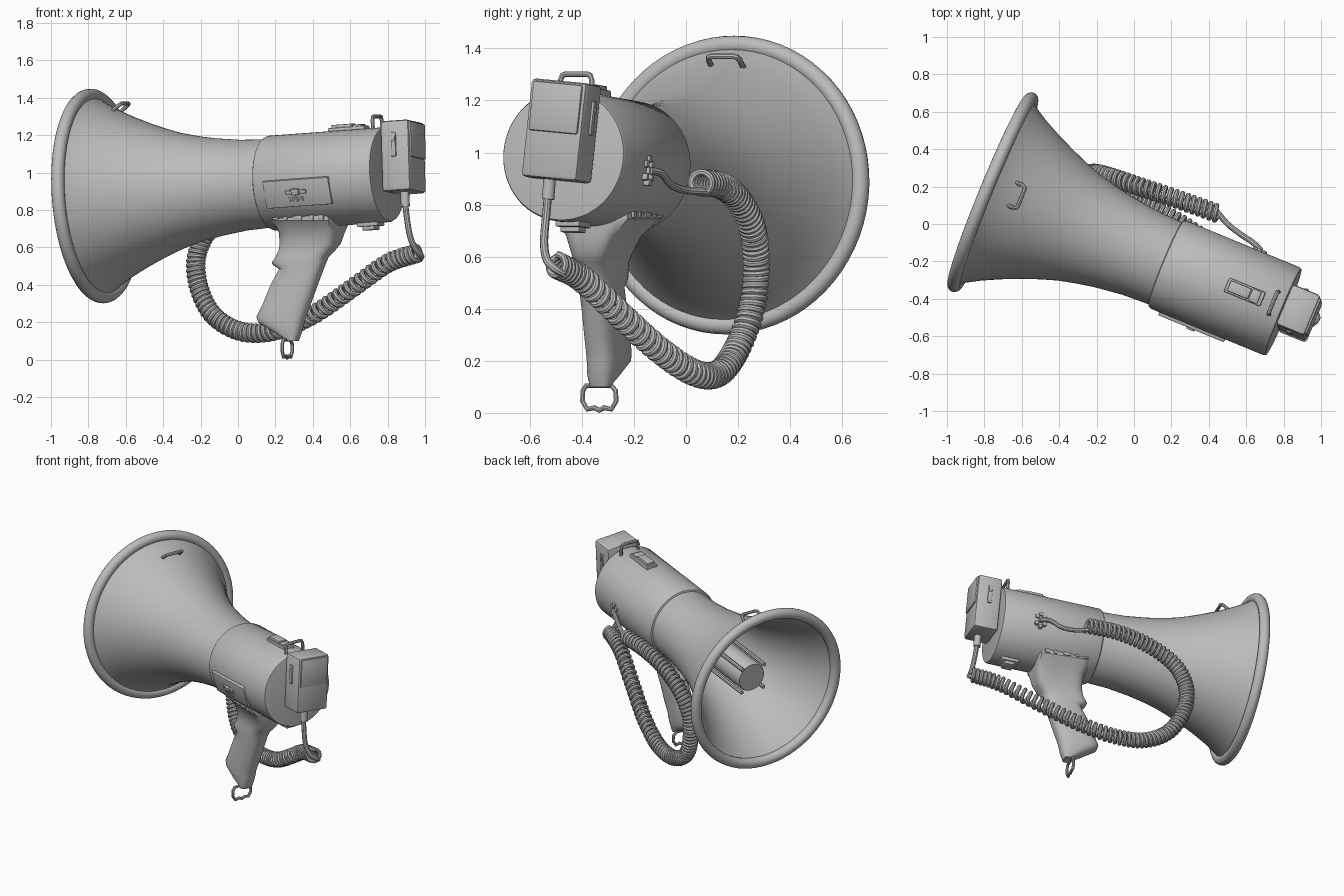
import bpy, bmesh, math
from mathutils import Matrix, Vector

if "Cube" in bpy.data.objects:
    bpy.data.objects.remove(bpy.data.objects["Cube"])

grey = bpy.data.materials.new("plain grey")
grey.diffuse_color = (0.5, 0.5, 0.5, 1)
grey.use_nodes = True
grey.node_tree.nodes["Principled BSDF"].inputs["Base Color"].default_value = grey.diffuse_color

# Frames: AX runs along the horn axis from mouth to rear; GRIP is the same without the tilt
YAW = Matrix.Rotation(math.radians(-22.4), 4, 'Z')
AX = Matrix.Translation((-0.755, 0.17, 0.875)) @ YAW @ Matrix.Rotation(math.radians(-3.9), 4, 'Y')
GRIP = Matrix.Translation((-0.755, 0.17, 0)) @ YAW
WORLD = Matrix.Identity(4)


def finish(name, bm, frame):
    bmesh.ops.transform(bm, matrix=frame, verts=bm.verts)
    bmesh.ops.recalc_face_normals(bm, faces=bm.faces)
    me = bpy.data.meshes.new(name)
    bm.to_mesh(me)
    bm.free()
    me.materials.append(grey)
    ob = bpy.data.objects.new(name, me)
    bpy.context.collection.objects.link(ob)
    return ob


def loft(name, rings, frame, closed=False):
    bm = bmesh.new()
    loops = [[bm.verts.new(p) for p in ring] for ring in rings]
    pairs = list(zip(loops, loops[1:]))
    if closed:
        pairs.append((loops[-1], loops[0]))
    for a, b in pairs:
        n = len(a)
        for i in range(n):
            bm.faces.new((a[i], a[(i + 1) % n], b[(i + 1) % n], b[i]))
    if not closed:
        bm.faces.new(loops[0])
        bm.faces.new(loops[-1])
    return finish(name, bm, frame)


def lathe(name, profile, frame=AX, n=72, closed=False):
    rings = [[(u, r * math.cos(2 * math.pi * i / n), r * math.sin(2 * math.pi * i / n))
              for i in range(n)] for u, r in profile]
    return loft(name, rings, frame, closed)


def box(name, centre, size, frame=AX, bevel=0.005, roll=0):
    bm = bmesh.new()
    bmesh.ops.create_cube(bm, size=1, matrix=Matrix.Diagonal((*size, 1)))
    bmesh.ops.bevel(bm, geom=bm.edges[:], offset=bevel, segments=2, profile=0.5, affect='EDGES')
    turn = Matrix.Rotation(math.radians(roll), 4, 'X')
    return finish(name, bm, frame @ turn @ Matrix.Translation(centre))


def smooth_path(pts, steps):
    p = [Vector(q) for q in pts]
    p = [2 * p[0] - p[1]] + p + [2 * p[-1] - p[-2]]
    out = []
    for i in range(1, len(p) - 2):
        a, b, c, d = p[i - 1:i + 3]
        for s in range(steps):
            t = s / steps
            out.append(0.5 * (2 * b + (c - a) * t + (2 * a - 5 * b + 4 * c - d) * t * t
                              + (3 * b - a - 3 * c + d) * t ** 3))
    return out + [p[-2]]


def tube(name, pts, r, frame=AX, cyclic=False, sides=2):
    cu = bpy.data.curves.new(name, 'CURVE')
    cu.dimensions = '3D'
    cu.bevel_depth = r
    cu.bevel_resolution = sides
    cu.use_fill_caps = True
    sp = cu.splines.new('POLY')
    sp.points.add(len(pts) - 1)
    for q, p in zip(sp.points, pts):
        q.co = (*(frame @ Vector(p)), 1)
    sp.use_cyclic_u = cyclic
    cu.materials.append(grey)
    ob = bpy.data.objects.new(name, cu)
    bpy.context.collection.objects.link(ob)
    return ob


# Flared horn with wall thickness, and its rolled rim
outer = [(1.04, .235), (.85, .243), (.7, .262), (.6, .281), (.5, .305), (.41, .335), (.32, .37),
         (.22, .413), (.12, .462), (.05, .503), (0, .54)]
inner = [(u, r - .02) for u, r in reversed(outer[1:])]
lathe("horn", outer + inner + [(.92, .2), (.92, .01)])
lathe("horn_rim", [(.035 * math.sin(a * math.pi / 8), .54 + .035 * math.cos(a * math.pi / 8))
                   for a in range(16)], closed=True)

# Sound driver inside the horn, with four ribs
lathe("driver", [(.93, .1), (.18, .1), (.17, .095), (.17, .01)], n=32)
for k in range(4):
    a = math.pi / 4 + k * math.pi / 2
    c, s = .118 * math.cos(a), .118 * math.sin(a)
    tube(f"driver_rib_{k + 1}", [(.15, c, s), (.92, c, s)], .013)

# Cylindrical body
lathe("body", [(1.0, .02), (1.0, .235), (1.006, .247), (1.02, .254), (1.675, .254),
               (1.685, .249), (1.687, .24), (1.687, .02)])

# Control plate on the front side with switch and slots
PLATE = 15.5
box("control_plate", (1.26, -.247, 0), (.38, .03, .15), roll=PLATE)
box("switch", (1.255, -.266, .008), (.12, .016, .022), roll=PLATE)
box("switch_knob", (1.255, -.274, .01), (.045, .02, .035), roll=PLATE)
for k, du in enumerate((-.03, 0, .03)):
    for dw in (-.025, -.04):
        box(f"plate_slot_{k}", (1.25 + du, -.264, dw), (.024, .01, .008), roll=PLATE, bevel=.002)

# Top clip, bottom latch
box("clip_base", (1.47, .02, .255), (.21, .08, .03))
box("clip_slider", (1.44, .02, .275), (.12, .06, .022))
box("clip_step", (1.53, .02, .272), (.05, .07, .016))
box("latch_base", (1.57, 0, -.255), (.12, .1, .03))
box("latch_tab", (1.57, 0, -.275), (.07, .08, .03))


# Wire loops for the strap
def wire_loop(name, u0, w0, u1, w1, mid, half=.065):
    k = .75
    um, wm = u0 + (u1 - u0) * k, w0 + (w1 - w0) * k
    side = [(u0, half, w0), (um, half, wm), (u0 + (u1 - u0) * .95, half * .9, w0 + (w1 - w0) * .95),
            (u1, half * .72, w1)]
    pts = side + [(u, -v, w) for u, v, w in reversed(side)]
    tube(name, [(u, v + mid, w) for u, v, w in pts], .011)


wire_loop("rear_loop", 1.635, .22, 1.635, .315, .024)
wire_loop("horn_loop", .11, .43, .185, .483, .03)

# Handle: bracket flowing into a pistol grip (z, h0, h1, thickness, v centre, squareness)
sections = [(.80, 1.05, 1.41, .33, 0, 9), (.745, 1.055, 1.415, .325, 0, 9),
            (.73, 1.065, 1.415, .30, 0, 8), (.68, 1.085, 1.41, .22, -.01, 6),
            (.62, 1.085, 1.40, .17, -.02, 5), (.58, 1.075, 1.375, .15, -.03, 4),
            (.55, 1.06, 1.345, .145, -.035, 3.5), (.52, 1.037, 1.335, .14, -.04, 3.2),
            (.505, 1.045, 1.33, .14, -.04, 3), (.485, 1.08, 1.32, .14, -.04, 3),
            (.40, 1.03, 1.29, .135, -.045, 2.8), (.30, .988, 1.253, .135, -.05, 2.8),
            (.23, .953, 1.226, .13, -.055, 2.8), (.20, .962, 1.218, .13, -.055, 2.8),
            (.15, 1.05, 1.205, .11, -.06, 3), (.10, 1.14, 1.185, .08, -.062, 3)]


def grip_ring(z, h0, h1, t, v, e, n=40):
    ring = []
    for i in range(n):
        c, s = math.cos(2 * math.pi * i / n), math.sin(2 * math.pi * i / n)
        k = (abs(c) ** e + abs(s) ** e) ** (-1 / e)
        ring.append(((h0 + h1) / 2 + (h1 - h0) / 2 * c * k, v + t / 2 * s * k, z))
    return ring


loft("handle", [grip_ring(*s) for s in sections], GRIP)

# Fixings on both sides of the bracket
for sgn in (-1, 1):
    for h, size in ((1.10, .03), (1.16, .02), (1.23, .05), (1.31, .02), (1.365, .03)):
        box("bracket_fixing", (h, sgn * .163, .762), (size, .014, .024), GRIP, .003)

# Strap ring under the grip
tube("strap_ring", [(1.133, -.077 + v, z) for v, z in
                    ((-.055, .105), (-.068, .085), (-.07, .045), (-.05, .014), (-.02, .02), (0, .01),
                     (.02, .02), (.05, .014), (.07, .045), (.068, .085), (.05, .105))],
     .010, GRIP, cyclic=True)

# Hand microphone hung on the rear face
MIC = AX @ Matrix.Translation((1.772, .025, .087)) @ Matrix.Rotation(math.radians(-5), 4, 'X')
box("microphone", (0, 0, 0), (.165, .235, .38), MIC, .018)
box("microphone_panel", (.08, 0, .085), (.022, .205, .19), MIC, .008)
box("microphone_hanger", (-.09, 0, .03), (.04, .1, .12), MIC)
for sgn in (-1, 1):
    box("talk_button", (-.005, sgn * .119, .06), (.028, .016, .13), MIC)
    box("talk_button_end", (-.005, sgn * .123, .09), (.02, .016, .03), MIC)

# Plain cable from microphone to coil
tube("cable_sleeve", [(.89, -.522, .92), (.895, -.53, .82)], .024, WORLD, sides=4)
tube("microphone_cable", smooth_path([(.89, -.525, .9), (.90, -.535, .78), (.92, -.545, .66),
                                      (.95, -.535, .59), (.98, -.505, .555), (.97, -.47, .535)], 8),
     .016, WORLD, sides=3)

# Coiled cable
spine = smooth_path([(.96, -.50, .57), (.80, -.40, .515), (.6, -.25, .375), (.4, -.10, .24),
                     (.2, .03, .155), (.02, .12, .15), (-.13, .19, .235), (-.21, .25, .39),
                     (-.22, .27, .56), (-.14, .255, .71), (.03, .2, .82), (.24, .13, .875),
                     (.45, .055, .885)], 112)
coil, side = [], Vector((0, 0, 1))
for i, p in enumerate(spine):
    t = (spine[min(i + 1, len(spine) - 1)] - spine[max(i - 1, 0)]).normalized()
    side = (side - t * side.dot(t)).normalized()
    a = 2 * math.pi * i / 16
    coil.append(p + .04 * (side * math.cos(a) + t.cross(side) * math.sin(a)))
tube("coiled_cable", coil, .0135, WORLD)

# Cable from coil into the body socket
tube("body_cable", smooth_path([(.44, .07, .85), (.50, .0, .855), (.57, -.055, .875),
                                (.63, -.095, .92), (.68, -.14, .93)], 8), .015, WORLD, sides=3)
for du, dw in ((0, 0), (.025, .025), (-.025, .025), (.025, -.025), (-.025, -.025), (0, .045), (0, -.045)):
    box("socket_lug", (1.44 + du, .25, -.043 + dw), (.028, .03, .028), AX, .008)

# Turn curves into meshes and smooth everything, keeping edges sharp
bpy.ops.object.select_all(action='SELECT')
bpy.context.view_layer.objects.active = bpy.data.objects["coiled_cable"]
bpy.ops.object.convert(target='MESH')
bpy.ops.object.shade_smooth_by_angle(angle=math.radians(35))
